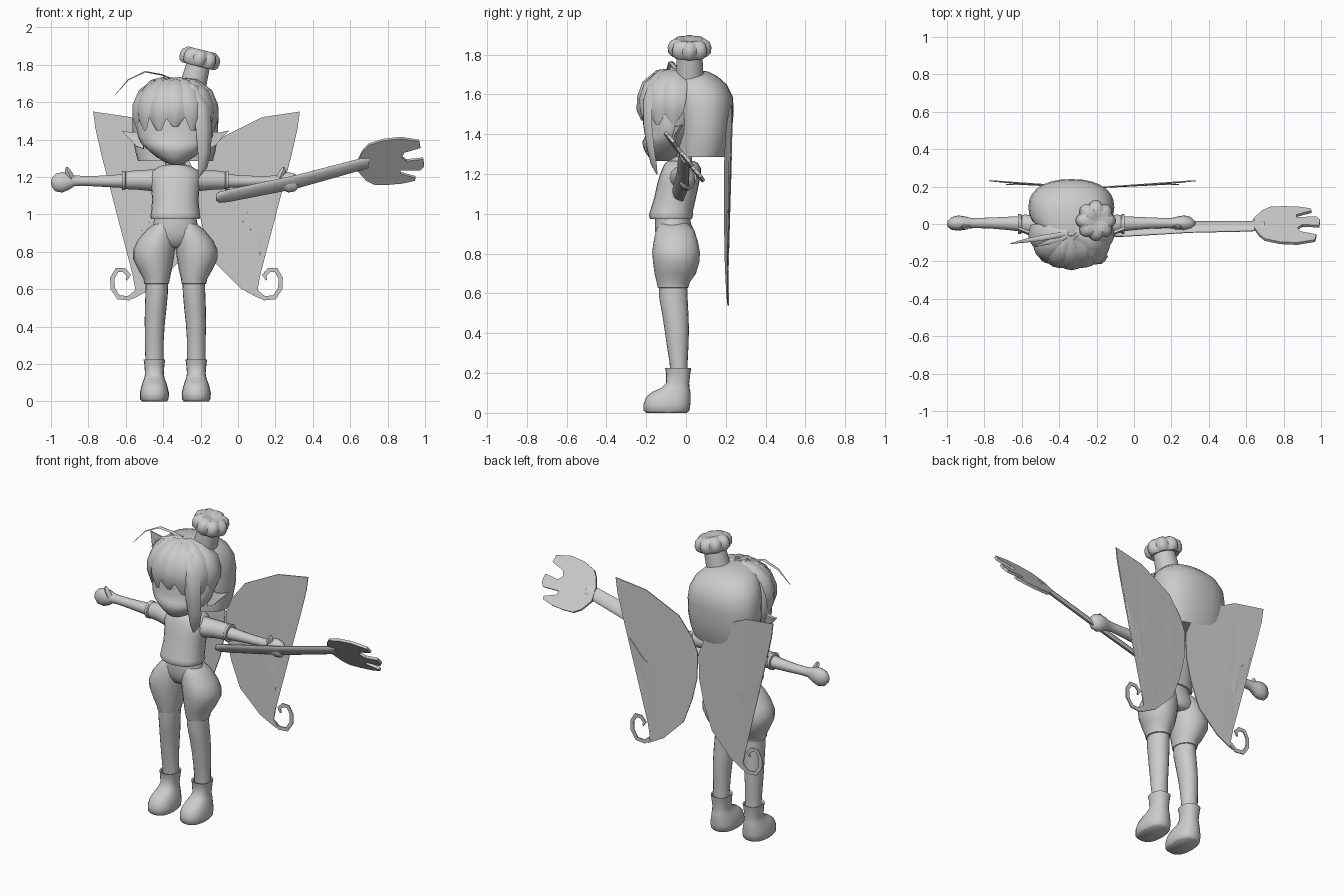
import bpy, bmesh, math
from mathutils import Vector

CX = -0.335  # body centre line
GREY = bpy.data.materials.new("plain_grey")
GREY.diffuse_color = (0.6, 0.6, 0.6, 1)


def finish(name, bm, mirror=False, smooth=True, x=CX, solid=0):
    bmesh.ops.recalc_face_normals(bm, faces=bm.faces)
    me = bpy.data.meshes.new(name)
    bm.to_mesh(me)
    bm.free()
    me.materials.append(GREY)
    ob = bpy.data.objects.new(name, me)
    bpy.context.collection.objects.link(ob)
    ob.location.x = x
    if mirror:
        ob.modifiers.new("mirror", "MIRROR").use_mirror_merge = False
    if solid:
        m = ob.modifiers.new("thickness", "SOLIDIFY")
        m.thickness, m.offset = solid, 0
    if smooth:
        bpy.context.view_layer.objects.active = ob
        ob.select_set(True)
        bpy.ops.object.shade_smooth_by_angle(angle=math.radians(50))
        ob.select_set(False)
    return ob


def bridge(bm, rings):
    """Skin a list of point rings and cap both ends."""
    vs = [[bm.verts.new(p) for p in r] for r in rings]
    n = len(vs[0])
    for a, b in zip(vs, vs[1:]):
        for i in range(n):
            bm.faces.new((a[i], a[(i + 1) % n], b[(i + 1) % n], b[i]))
    bm.faces.new(vs[0])
    bm.faces.new(vs[-1])


def loft_z(name, stations, mirror=False, n=20, power=1.0):
    """Stations: centre x, z, half width, y front, y back."""
    rings = []
    for cx, z, rx, y0, y1 in stations:
        ring = []
        for i in range(n):
            a = math.tau * i / n
            c, s = math.cos(a), math.sin(a)
            c = math.copysign(abs(c) ** power, c)
            s = math.copysign(abs(s) ** power, s)
            ring.append((cx + rx * c, (y0 + y1) / 2 + (y1 - y0) / 2 * s, z))
        rings.append(ring)
    bm = bmesh.new()
    bridge(bm, rings)
    return finish(name, bm, mirror)


def loft_x(name, stations, n=14):
    """Stations: x, centre y, centre z, half depth, half height; mirrored."""
    bm = bmesh.new()
    bridge(bm, [[(x, y + ry * math.cos(math.tau * i / n), z + rz * math.sin(math.tau * i / n))
                 for i in range(n)] for x, y, z, ry, rz in stations])
    return finish(name, bm, True)


def strand(name, pts, widths, thick, centre, mirror=False):
    """Flattened tapering lock whose flat side faces away from centre."""
    pts = [Vector(p) for p in pts]
    rings = []
    for i, p in enumerate(pts):
        t = (pts[min(i + 1, len(pts) - 1)] - pts[max(i - 1, 0)]).normalized()
        side = t.cross(p - Vector(centre)).normalized()
        out = side.cross(t)
        w, h = widths[i], thick * min(1, widths[i] / max(widths) + 0.1)
        rings.append([p + side * w, p + side * w * .5 + out * h * .7, p + out * h,
                      p - side * w * .5 + out * h * .7, p - side * w, p - out * h * .5])
    bm = bmesh.new()
    bridge(bm, rings)
    return finish(name, bm, mirror)


def plate(name, pts, mirror, x, solid):
    """Thin flat-shaded panel from an outline."""
    bm = bmesh.new()
    f = bm.faces.new([bm.verts.new(p) for p in pts])
    bmesh.ops.triangulate(bm, faces=[f])
    return finish(name, bm, mirror, False, x, solid)


# Head and face
loft_z("face", [(0, 1.265, .025, -.15, -.08), (0, 1.282, .06, -.185, -.03), (0, 1.31, .105, -.205, 0),
                (0, 1.335, .135, -.215, .02), (0, 1.362, .165, -.22, .03), (0, 1.385, .185, -.208, .04),
                (0, 1.42, .2, -.195, .05), (0, 1.47, .205, -.195, .06), (0, 1.56, .195, -.18, .06),
                (0, 1.64, .15, -.15, .06), (0, 1.69, .08, -.1, .04)], n=24)
loft_z("neck", [(0, 1.21, .055, -.08, .03), (0, 1.3, .055, -.09, .03)])
plate("ear", [(.17, -.07, 1.35), (.21, -.06, 1.365), (.236, -.05, 1.395), (.285, -.02, 1.447),
              (.235, -.04, 1.437), (.2, -.05, 1.442), (.17, -.06, 1.43)], True, CX, .014)

# Back hair bowl with flat lower rim
loft_z("back_hair", [(0, 1.285, .2, -.05, .2), (0, 1.34, .215, -.05, .22), (0, 1.42, .228, -.05, .232),
                     (0, 1.52, .23, -.06, .24), (0, 1.59, .222, -.07, .235), (0, 1.65, .195, -.08, .205),
                     (0, 1.69, .155, -.085, .16), (0, 1.715, .1, -.08, .11), (0, 1.725, .03, -.05, .04)],
       n=28, power=.88)

# Fringe fanning out of the crown
C = (0, -.03, 1.5)
for i, deg in enumerate((-172, -144, -116, -90, -62, -34, -6)):
    a = math.radians(deg)
    low = 1.47 if i == 3 else 1.45
    prof = [(.02, 1.725), (.1, 1.705), (.165, 1.65), (.192, 1.58), (.195, 1.52), (.185, low)]
    strand("fringe_%d" % i, [(r * 1.08 * math.cos(a), -.045 + r * .93 * math.sin(a), z) for r, z in prof],
           [.015, .05, .068, .066, .054, .015], .024, C)

# Long front lock and two loose hairs
strand("long_lock", [(.02, -.07, 1.725), (.09, -.16, 1.67), (.14, -.19, 1.57), (.153, -.19, 1.45),
                     (.155, -.175, 1.33), (.145, -.16, 1.25), (.125, -.145, 1.2)],
       [.02, .045, .05, .046, .038, .028, .004], .025, (.03, .1, 1.45))
strand("loose_hair_long", [(0, -.05, 1.715), (-.07, -.06, 1.745), (-.16, -.075, 1.762),
                           (-.25, -.09, 1.72), (-.325, -.105, 1.635)],
       [.012, .014, .014, .01, .002], .005, (-.1, -.05, 1.3))
strand("loose_hair_short", [(.01, -.05, 1.715), (-.05, -.075, 1.735), (-.13, -.1, 1.715), (-.2, -.12, 1.64)],
       [.012, .016, .012, .002], .005, (-.1, -.05, 1.3))

# Tilted puffy hat
bm = bmesh.new()
rings = []
for r, z, puff in ((.07, -.02, 0), (.064, .09, 0), (.085, .085, .06), (.1, .1, .08), (.103, .13, .09),
                   (.095, .157, .09), (.07, .175, .09), (.03, .17, .06), (.006, .162, 0)):
    ring = []
    for i in range(48):
        t = math.tau * i / 48
        rr = r * (1 + puff * (2 * abs(math.cos(4 * t)) - 1.2))
        ring.append((rr * math.cos(t), rr * math.sin(t), z))
    rings.append(ring)
bridge(bm, rings)
hat = finish("hat", bm)
hat.location = (CX + .1, .018, 1.71)
hat.rotation_euler = (0, math.radians(14), 0)

# Shirt, sleeves, arms, hands
loft_z("shirt", [(0, .975, .128, -.18, .03), (0, .99, .134, -.186, .034), (0, 1.01, .13, -.182, .034),
                 (0, 1.08, .124, -.16, .05), (0, 1.15, .13, -.145, .065), (0, 1.2, .138, -.13, .075),
                 (0, 1.23, .128, -.118, .075), (0, 1.255, .09, -.105, .06), (0, 1.265, .062, -.09, .04)],
       n=24, power=.9)
loft_x("sleeve", [(.08, -.02, 1.18, .07, .065), (.14, -.015, 1.183, .062, .058), (.2, -.005, 1.184, .053, .053),
                  (.25, 0, 1.183, .05, .05), (.265, 0, 1.182, .046, .047), (.27, 0, 1.182, .053, .053),
                  (.285, 0, 1.182, .053, .053)])
loft_x("arm", [(.26, 0, 1.18, .042, .04), (.33, .003, 1.178, .036, .034), (.42, .005, 1.178, .03, .029),
               (.5, .005, 1.18, .027, .027), (.54, .005, 1.18, .028, .03), (.57, .005, 1.176, .036, .046),
               (.605, .005, 1.172, .041, .056), (.64, .003, 1.17, .034, .048), (.66, 0, 1.17, .016, .025),
               (.665, 0, 1.17, .004, .006)])
strand("thumb", [(.555, -.01, 1.19), (.57, -.012, 1.22), (.578, -.014, 1.24), (.58, -.015, 1.253)],
       [.02, .018, .014, .004], .018, (.57, .3, 1.2), True)

# Puffy shorts
loft_z("shorts_hip", [(0, .985, .112, -.155, .02), (0, .95, .118, -.155, .025), (0, .91, .138, -.155, .045),
                      (0, .87, .14, -.145, .055), (0, .835, .11, -.125, .05), (0, .82, .07, -.1, .03)], n=24)
loft_z("shorts_leg", [(.055, .96, .045, -.13, .0), (.075, .92, .078, -.15, .04), (.1, .86, .103, -.163, .06),
                      (.114, .81, .112, -.17, .07), (.117, .76, .108, -.166, .068), (.108, .7, .088, -.158, .05),
                      (.1, .655, .07, -.147, .018), (.1, .63, .066, -.142, .012), (.1, .625, .05, -.13, 0)], True)

# Legs and boots
loft_z("leg", [(.098, .66, .06, -.135, .005), (.1, .58, .06, -.135, .008), (.105, .5, .058, -.12, .012),
               (.11, .42, .054, -.108, .015), (.112, .33, .05, -.095, .012), (.112, .25, .049, -.082, .008),
               (.112, .18, .048, -.08, .01)], True)
loft_z("boot", [(.112, 0, .066, -.2, .005), (.112, .012, .076, -.213, .018), (.112, .045, .078, -.213, .022),
                (.112, .08, .07, -.2, .022), (.112, .105, .062, -.17, .022), (.112, .125, .054, -.125, .018),
                (.112, .15, .05, -.1, .016), (.112, .2, .054, -.1, .022), (.112, .225, .058, -.105, .026),
                (.112, .222, .05, -.095, .018), (.112, .2, .046, -.085, .012)], True, power=.85)

# Thin wings, mirrored about their own centre line
WX = -.222
outline = [(.003, 1.2), (.04, 1.29), (.13, 1.41), (.35, 1.52), (.552, 1.55), (.54, 1.46), (.507, 1.32),
           (.457, 1.19), (.367, 1.08), (.232, .98), (.307, .9), (.34, .8), (.342, .68), (.327, .6), (.357, .555),
           (.337, .55), (.235, .605), (.1, .74), (.04, .9), (.008, 1.04)]
plate("wing", [(x, .193 + (.07 if z > 1 else .05) * x, z) for x, z in outline], True, WX, .006)

# Curl at each wing's lower tip
curl = [(.327, .58), (.362, .552), (.417, .557), (.448, .605), (.45, .66), (.425, .703), (.388, .703),
        (.362, .675), (.374, .65)]
bm = bmesh.new()
prev = None
for i, (x, z) in enumerate(curl):
    a, b = Vector(curl[max(i - 1, 0)]), Vector(curl[min(i + 1, len(curl) - 1)])
    d = (b - a).normalized() * (.012 if i < 8 else .005)
    pair = [bm.verts.new((x - s * d.y, .212, z + s * d.x)) for s in (1, -1)]
    if prev:
        bm.faces.new((prev[0], prev[1], pair[1], pair[0]))
    prev = pair
finish("wing_curl", bm, True, False, WX, .006)


# Giant fork lying in a tilted plane: rounded handle and flat pronged head
def fork_y(x, z):
    mid = 1.09 + .235 * (x + .115) if x < .66 else 1.285
    return -.045 + .04 * (x + .115) - .8 * (z - mid)


bm = bmesh.new()
rings = []
for x, z0, z1 in ((-.118, 1.078, 1.105), (-.1, 1.063, 1.12), (-.05, 1.067, 1.134), (.3, 1.135, 1.208),
                  (.6, 1.22, 1.285), (.7, 1.25, 1.31)):
    m, h = (z0 + z1) / 2, (z1 - z0) / 2
    ring = []
    for i in range(12):
        c, s = math.cos(math.tau * i / 12), .016 * math.sin(math.tau * i / 12)
        ring.append((x, fork_y(x, m) - .8 * h * c + .78 * s, m + h * c + .6 * s))
    rings.append(ring)
bridge(bm, rings)
finish("fork_handle", bm, x=0)
head = [(.64, 1.235), (.685, 1.185), (.73, 1.163), (.8, 1.163), (.88, 1.17), (.945, 1.185), (.95, 1.2),
        (.87, 1.222), (.868, 1.24), (.975, 1.24), (.995, 1.262), (.99, 1.3), (.9, 1.29), (.875, 1.31),
        (.89, 1.335), (.975, 1.36), (.968, 1.395), (.87, 1.41), (.78, 1.4), (.7, 1.375), (.67, 1.345),
        (.645, 1.3)]
plate("fork_head", [(x, fork_y(max(x, .66), z), z) for x, z in head], False, 0, .016)
